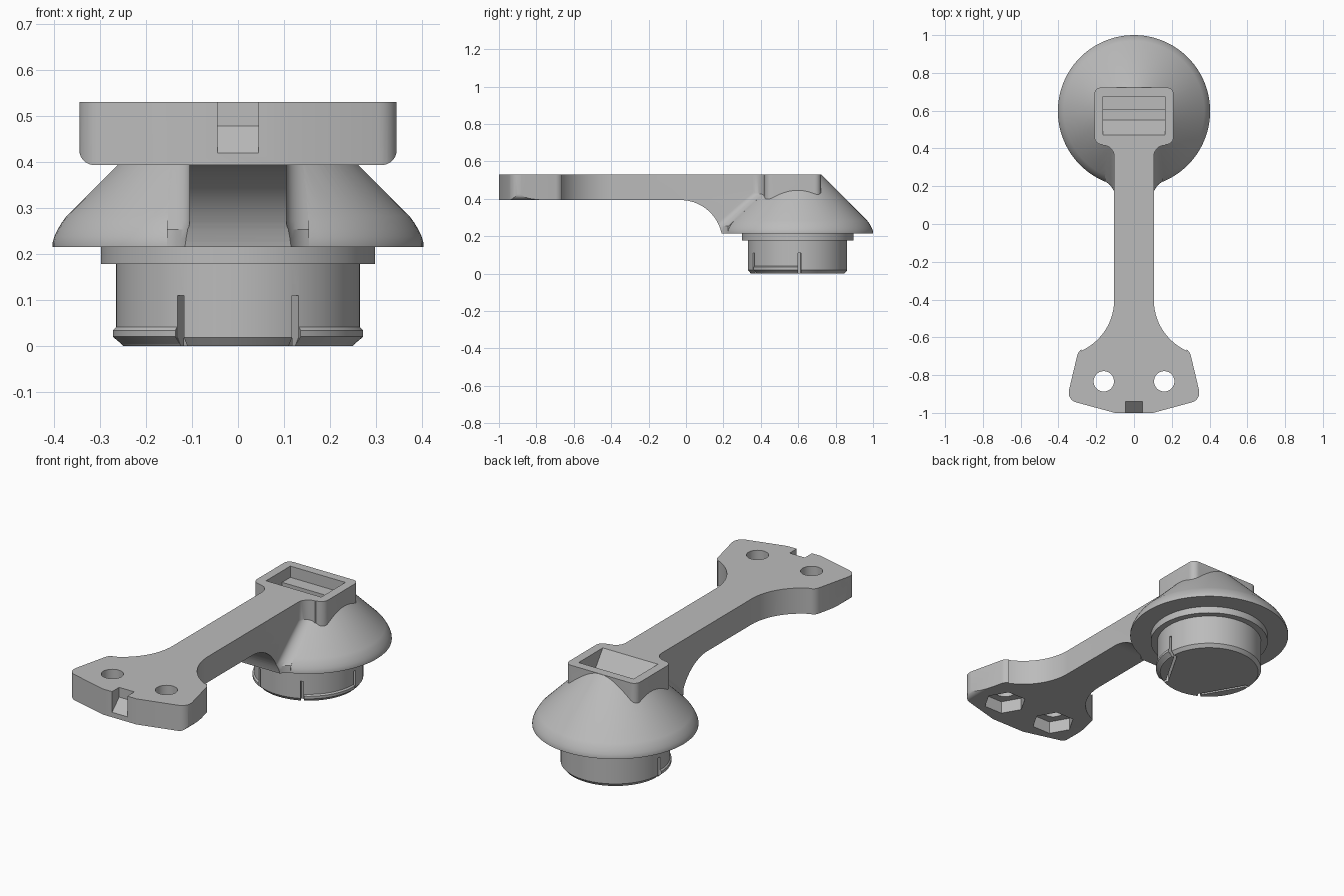
import bpy, bmesh, math
from mathutils import Matrix

if "Cube" in bpy.data.objects:
    bpy.data.objects.remove(bpy.data.objects["Cube"])

CY = 0.597            # centre of the round base along y
ARM = 0.105           # half width of the arm
TOP, UNDER = 0.53, 0.393

grey = bpy.data.materials.new("grey plastic")
grey.diffuse_color = (0.5, 0.5, 0.5, 1)
grey.use_nodes = True
grey.node_tree.nodes["Principled BSDF"].inputs["Base Color"].default_value = grey.diffuse_color


def finish(bm, name):
    bmesh.ops.recalc_face_normals(bm, faces=bm.faces)
    me = bpy.data.meshes.new(name)
    bm.to_mesh(me)
    bm.free()
    me.materials.append(grey)
    ob = bpy.data.objects.new(name, me)
    bpy.context.collection.objects.link(ob)
    return ob


def loft(name, rings, closed=False):
    """Skin equal-length rings of points, capped unless closed round."""
    bm = bmesh.new()
    vs = [[bm.verts.new(p) for p in r] for r in rings]
    n = len(vs[0])
    for a, b in zip(vs, vs[1:] + vs[:1] if closed else vs[1:]):
        for i in range(n):
            j = (i + 1) % n
            bm.faces.new((a[i], a[j], b[j], b[i]))
    if not closed:
        bm.faces.new(vs[0])
        bm.faces.new(vs[-1])
    return finish(bm, name)


def extrude(name, pts, lo, hi, axis):
    place = {'x': lambda a, b, t: (t, a, b), 'y': lambda a, b, t: (a, t, b),
             'z': lambda a, b, t: (a, b, t)}[axis]
    return loft(name, [[place(a, b, t) for a, b in pts] for t in (lo, hi)])


def lathe(name, prof, n=96):
    return loft(name, [[(r * math.cos(2 * math.pi * i / n),
                         CY + r * math.sin(2 * math.pi * i / n), z)
                        for i in range(n)] for r, z in prof])


def arc(cx, cy, r, a0, a1, n=8):
    return [(cx + r * math.cos(math.radians(a0 + (a1 - a0) * i / n)),
             cy + r * math.sin(math.radians(a0 + (a1 - a0) * i / n))) for i in range(n + 1)]


def mirrored(half):
    return half + [(-x, y) for x, y in reversed(half)]


def boolean(ob, other, op):
    m = ob.modifiers.new(op, 'BOOLEAN')
    m.operation, m.object, m.solver = op, other, 'EXACT'
    bpy.context.view_layer.objects.active = ob
    bpy.ops.object.modifier_apply(modifier=m.name)
    bpy.data.objects.remove(other)


def box(name, x0, x1, y0, y1, z0, z1):
    return extrude(name, [(x0, y0), (x1, y0), (x1, y1), (x0, y1)], z0, z1, 'z')


# Flat plate: foot, arm and socket block in one outline
half = [(0.11, -0.998)]
half += arc(0.293, -0.893, 0.053, -75, 13)                # front corner of foot
half += arc(0.249, -0.708, 0.053, 13, 58)                 # rear corner of foot
half += arc(0.4, -0.402, 0.295, 246, 180, 14)             # sweep into the arm
half += arc(ARM + 0.06, 0.357, 0.06, 180, 90)             # fillet into socket
half += arc(0.168, 0.462, 0.042, -90, 0)
half += arc(0.176, 0.688, 0.034, 0, 90)
half = [(0.1, -1.0)] + half[1:]
body = extrude("body", mirrored(half), UNDER, TOP, 'z')

# Rounded lower side edges of the foot
edge = arc(0.312, UNDER + 0.033, 0.033, -90, 0) + [(0.345, 0.6)]
boolean(body, extrude("rounder", mirrored(edge), -1.2, 1.2, 'y'), 'INTERSECT')


# Shoulder blending the arm into the cone, cut by a round underside
def cone_radius(z):
    return min(0.403, 0.655 - z)


rings = []
RF = 0.08
for k in range(17):
    z = 0.215 + 0.305 * k / 16
    fx = ARM + RF
    fy = CY - math.sqrt((cone_radius(z) + RF) ** 2 - fx ** 2)
    end = math.degrees(math.atan2(CY - fy, -fx))
    side = arc(fx, fy, RF, 180, end, 10) + [(0.02, CY)]
    rings.append([(x, y, z) for x, y in mirrored(side)])
shoulder = loft("shoulder", rings)
boolean(shoulder, box("web", -ARM, ARM, -0.1, 0.55, 0.215, 0.45), 'UNION')
under = arc(-0.03, 0.168, 0.225, 0, 90, 24) + [(-0.3, UNDER), (-0.3, 0.1), (0.19, 0.1)]
boolean(shoulder, extrude("underside", under, -0.5, 0.5, 'x'), 'DIFFERENCE')
boolean(body, shoulder, 'UNION')

# Cone
cone = lathe("cone", [(0.403, 0.215), (0.403, 0.224), (0.399, 0.238), (0.392, 0.253),
                      (0.383, 0.268), (0.372, 0.283), (0.126, 0.529)])
boolean(body, cone, 'UNION')

# Stepped socket pocket
pocket = [(0.47, TOP), (0.55, 0.42), (0.605, 0.42), (0.605, 0.47), (0.675, 0.47),
          (0.675, 0.6), (0.47, 0.6)]
boolean(body, extrude("pocket", pocket, -0.163, 0.163, 'x'), 'DIFFERENCE')

# Sloped notch at the front of the foot
notch = [(-1.02, 0.4), (-0.94, 0.478), (-0.94, 0.6), (-1.02, 0.6)]
boolean(body, extrude("notch", notch, -0.045, 0.045, 'x'), 'DIFFERENCE')

# Screw holes with hexagonal nut recesses below
for s in (-1, 1):
    hole = arc(s * 0.16, -0.833, 0.054, 0, 360, 40)[:-1]
    boolean(body, extrude("hole", hole, 0.3, 0.6, 'z'), 'DIFFERENCE')
    nut = arc(s * 0.16, -0.833, 0.108, 0, 360, 6)[:-1]
    boolean(body, extrude("nut", nut, 0.3, 0.46, 'z'), 'DIFFERENCE')

# Collar and plug
collar = lathe("collar", [(0.298, 0.178), (0.298, 0.216)])
plug = lathe("plug", [(0.25, 0), (0.265, 0.018), (0.265, 0.18)])

# Snap tabs: radial slots joined by a chord slot, with a raised lip
lip_prof = [(0.252, 0.003), (0.272, 0.02), (0.272, 0.034), (0.265, 0.041), (0.252, 0.041)]
for mid, name in ((-30, "right_lip"), (210, "left_lip")):
    turn = Matrix.Translation((0, CY, 0)) @ Matrix.Rotation(math.radians(mid), 4, 'Z')
    for a in (-32, 32):
        slot = box("slot", 0.225, 0.3, -0.008, 0.008, -0.02, 0.11)
        slot.data.transform(turn @ Matrix.Rotation(math.radians(a), 4, 'Z'))
        boolean(plug, slot, 'DIFFERENCE')
    chord = box("chord", 0.19, 0.203, -0.128, 0.128, -0.02, 0.11)
    chord.data.transform(turn)
    boolean(plug, chord, 'DIFFERENCE')
    lip = []
    for i in range(17):
        a = math.radians(mid - 30 + 60 * i / 16)
        lip.append([(r * math.cos(a), CY + r * math.sin(a), z) for r, z in lip_prof])
    loft(name, lip)

for ob in bpy.data.objects:
    bpy.ops.object.select_all(action='DESELECT')
    ob.select_set(True)
    bpy.context.view_layer.objects.active = ob
    bpy.ops.object.shade_smooth_by_angle(angle=math.radians(28))
